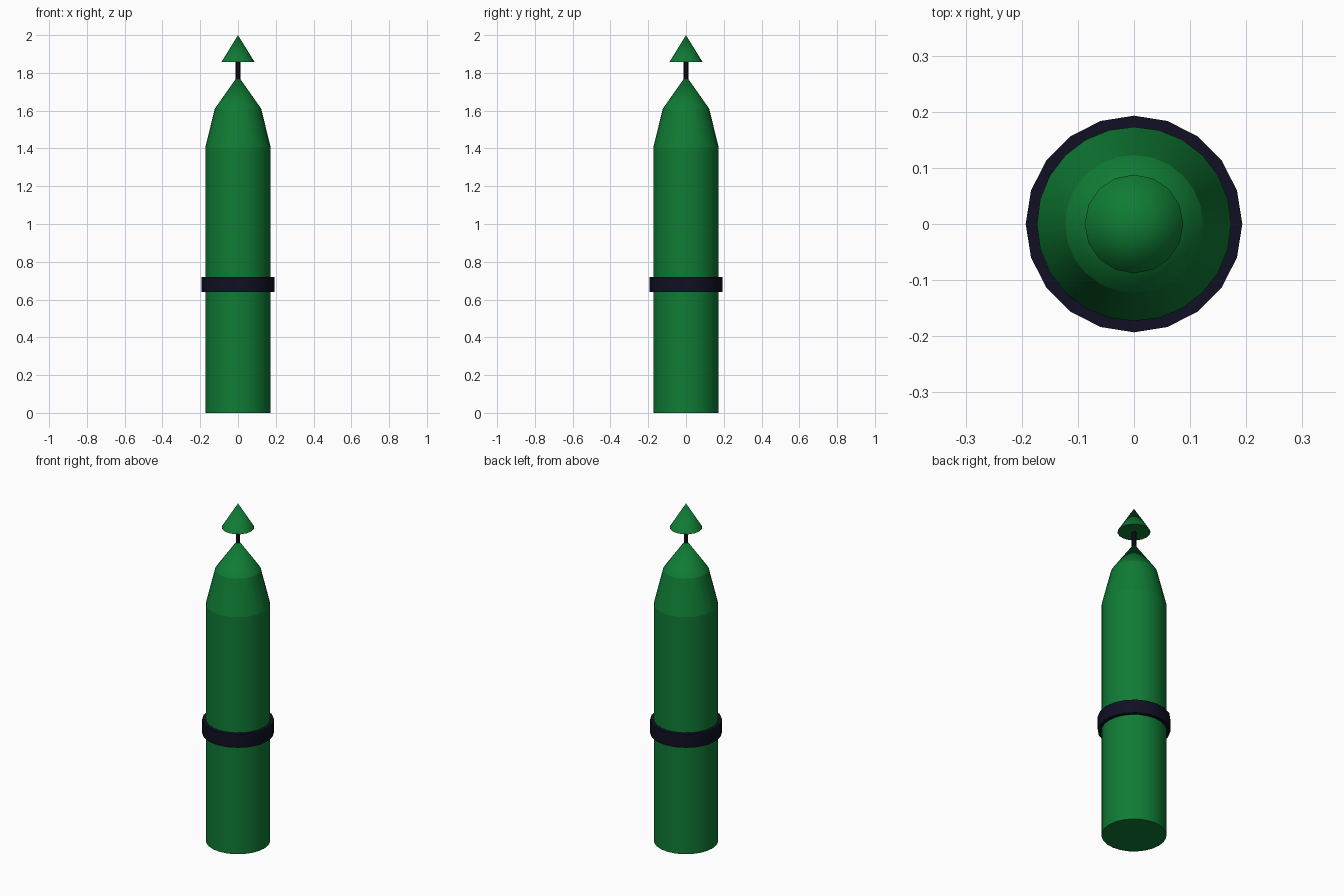
import bpy
import math

if "Cube" in bpy.data.objects:
    bpy.data.objects.remove(bpy.data.objects["Cube"])


def make_material(name, rgb):
    mat = bpy.data.materials.new(name)
    mat.diffuse_color = (*rgb, 1.0)
    mat.use_nodes = True
    mat.node_tree.nodes["Principled BSDF"].inputs["Base Color"].default_value = mat.diffuse_color
    return mat


green = make_material("buoy green", (0.005, 0.2, 0.035))
navy = make_material("dark navy", (0.005, 0.005, 0.017))


def turned_part(name, sides, r_bottom, r_top, z0, z1, mat):
    """Upright cylinder, frustum or pointed cone between two heights."""
    bpy.ops.mesh.primitive_cone_add(
        vertices=sides, radius1=r_bottom, radius2=r_top,
        depth=z1 - z0, location=(0, 0, (z0 + z1) / 2))
    obj = bpy.context.object
    obj.name = name
    obj.data.materials.append(mat)
    bpy.ops.object.shade_smooth_by_angle(angle=math.radians(40))
    return obj


# Floating body: straight column, tapered shoulder, pointed nose
turned_part("body_column", 24, 0.173, 0.173, 0.0, 1.405, green)
turned_part("body_shoulder", 24, 0.173, 0.123, 1.405, 1.61, green)
turned_part("body_nose", 24, 0.123, 0.0, 1.61, 1.785, green)

# Dark collar around the column
turned_part("collar_band", 20, 0.193, 0.193, 0.64, 0.72, navy)

# Topmark cone on its thin rod
turned_part("topmark_rod", 8, 0.012, 0.012, 1.74, 1.87, navy)
turned_part("topmark_cone", 16, 0.088, 0.0, 1.857, 2.0, green)
